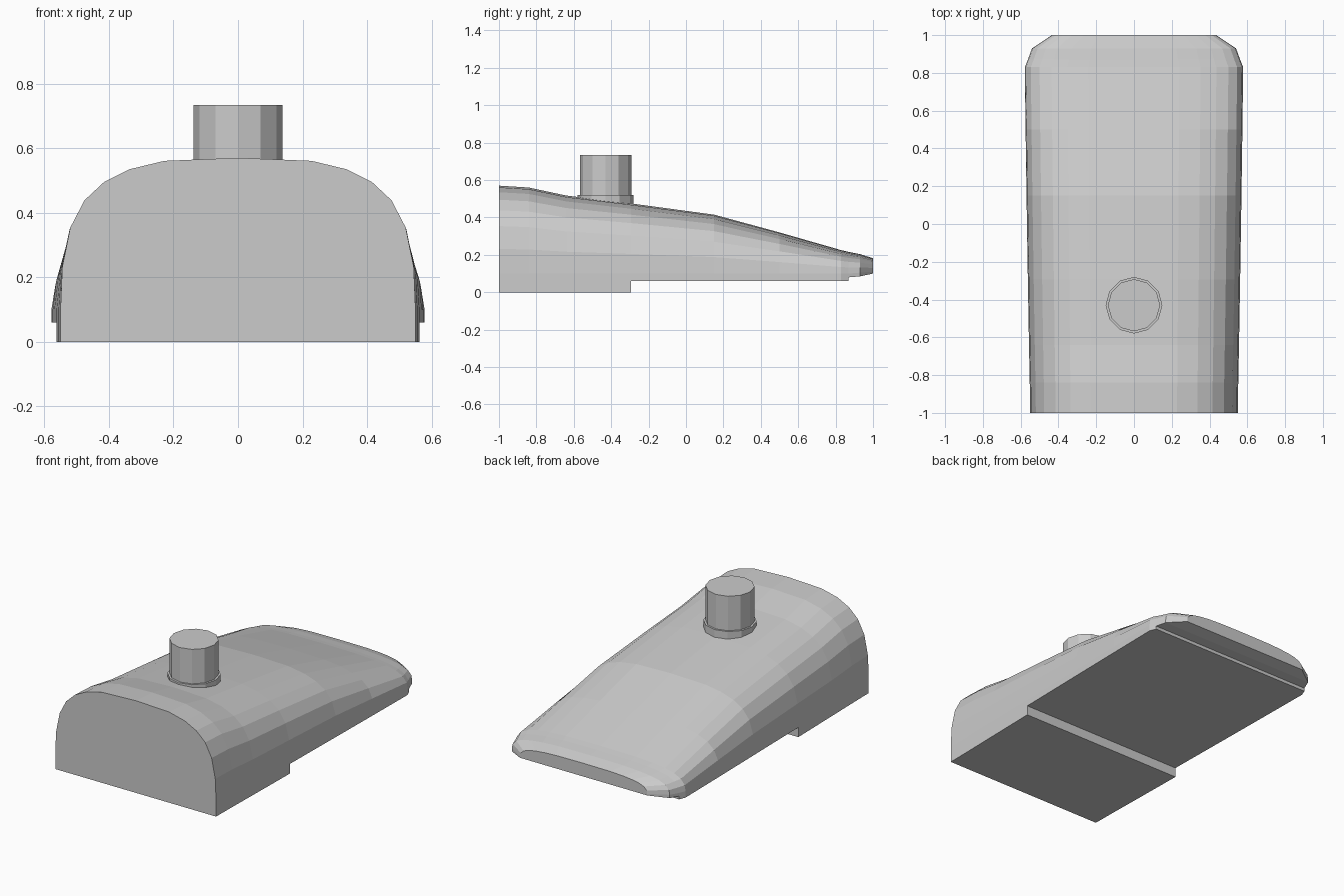
import bpy, bmesh, math

if "Cube" in bpy.data.objects:
    bpy.data.objects.remove(bpy.data.objects["Cube"])

grey = bpy.data.materials.new("light grey")
grey.diffuse_color = (0.6, 0.6, 0.6, 1)
grey.use_nodes = True
grey.node_tree.nodes["Principled BSDF"].inputs["Base Color"].default_value = grey.diffuse_color


def finish(name, bm):
    bmesh.ops.recalc_face_normals(bm, faces=bm.faces[:])
    me = bpy.data.meshes.new(name)
    bm.to_mesh(me)
    bm.free()
    me.materials.append(grey)
    ob = bpy.data.objects.new(name, me)
    bpy.context.collection.objects.link(ob)
    return ob


# Half cross-section: fraction of half width, fraction of height above the lower rail
PROFILE = [(1, 0), (0.99, 0.28), (0.945, 0.54), (0.865, 0.72), (0.755, 0.84),
           (0.61, 0.925), (0.415, 0.98), (0, 1)]

# Stations: y, half width, bottom z, lower rail z, top z
STATIONS = [(-1, 0.55, 0, 0.1, 0.57), (-0.84, 0.552, 0, 0.1, 0.56),
            (-0.64, 0.556, 0, 0.1, 0.517), (-0.295, 0.562, 0, 0.1, 0.475),
            (-0.295, 0.562, 0.06, 0.1, 0.475), (0.15, 0.569, 0.06, 0.1, 0.415),
            (0.5, 0.574, 0.06, 0.1, 0.32), (0.83, 0.578, 0.06, 0.1, 0.225),
            (0.87, 0.562, 0.06, 0.1, 0.216), (0.87, 0.562, 0.08, 0.1, 0.216),
            (0.93, 0.54, 0.085, 0.105, 0.204), (1, 0.435, 0.1, 0.11, 0.182)]

# Body: lofted shell with a stepped underside
bm = bmesh.new()
rings = []
for y, w, bot, rail, top in STATIONS:
    half = [(w, bot)] + [(w * u, rail + (top - rail) * t) for u, t in PROFILE]
    loop = half + [(-x, z) for x, z in half[-2::-1]]
    rings.append([bm.verts.new((x, y, z)) for x, z in loop])
for a, b in zip(rings, rings[1:]):
    for i in range(len(a)):
        j = (i + 1) % len(a)
        bm.faces.new((a[i], a[j], b[j], b[i]))
bm.faces.new(rings[0])
bm.faces.new(rings[-1])
bmesh.ops.remove_doubles(bm, verts=bm.verts[:], dist=0.0005)
bmesh.ops.dissolve_degenerate(bm, edges=bm.edges[:], dist=0.0005)
finish("body", bm)


# Twelve-sided post and the collar at its foot
def post(name, radius, z0, z1):
    bm = bmesh.new()
    bmesh.ops.create_cone(bm, cap_ends=True, segments=12, radius1=radius,
                          radius2=radius, depth=z1 - z0)
    bmesh.ops.translate(bm, verts=bm.verts[:], vec=(0, -0.43, (z0 + z1) / 2))
    finish(name, bm)


post("post", 0.138, 0.44, 0.733)
post("post_collar", 0.15, 0.43, 0.52)
